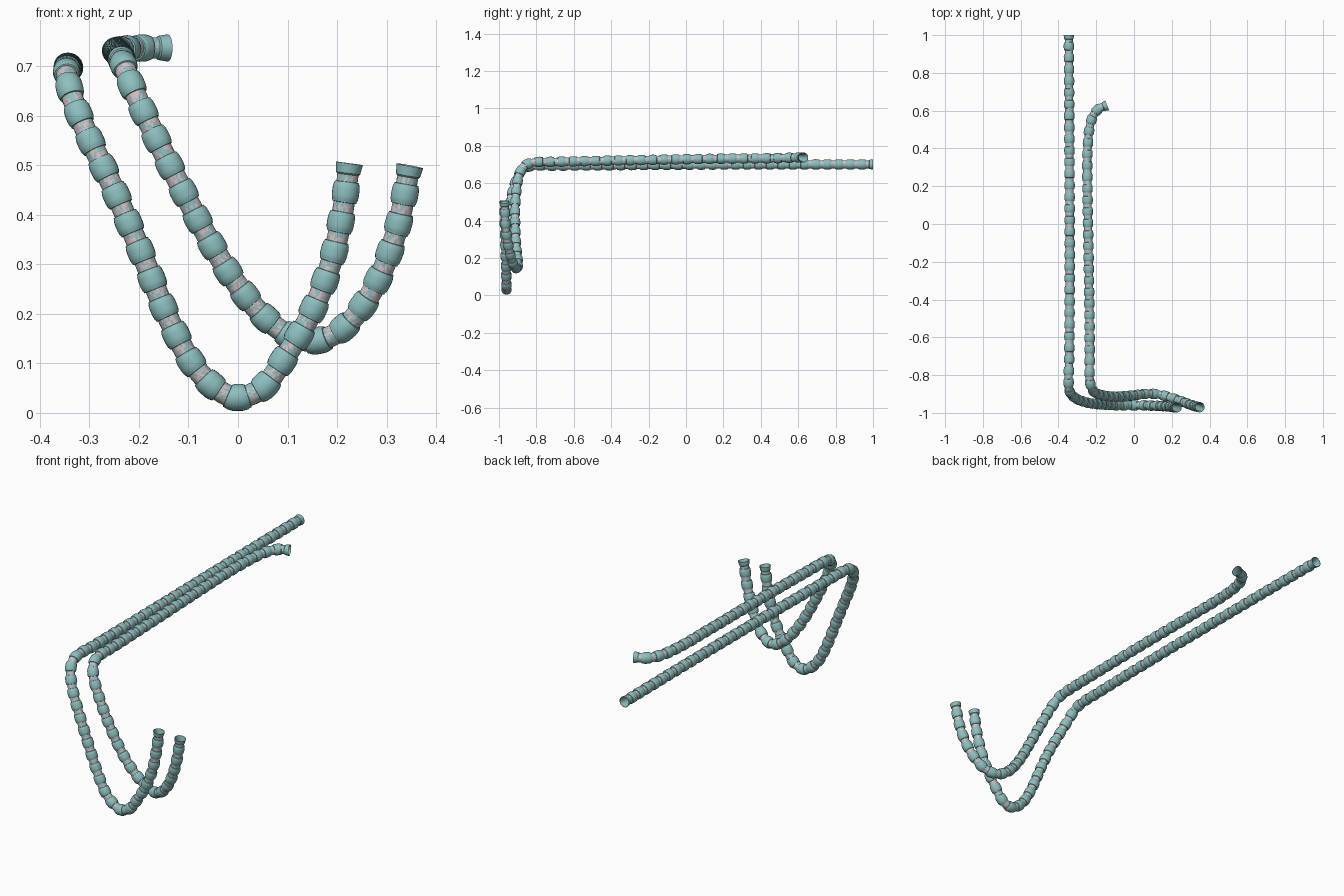
import bpy, bmesh, math, random
from mathutils import Vector

if "Cube" in bpy.data.objects:
    bpy.data.objects.remove(bpy.data.objects["Cube"])

random.seed(4)
SIDES = 24
PITCH = 0.061
R_NECK, R_BODY, R_BORE = 0.0215, 0.0275, 0.0185


def material(name, color):
    m = bpy.data.materials.new(name)
    m.diffuse_color = color
    m.use_nodes = True
    m.node_tree.nodes["Principled BSDF"].inputs["Base Color"].default_value = m.diffuse_color
    return m


TEAL = material("teal_shell", (0.27, 0.52, 0.52, 1))
PINK = material("pink_lining", (0.72, 0.52, 0.55, 1))


def smooth_path(points, steps=24):
    """Catmull-Rom through the points, with cumulative length."""
    p = [Vector(q) for q in points]
    p = [2 * p[0] - p[1]] + p + [2 * p[-1] - p[-2]]
    out = []
    for a, b, c, d in zip(p, p[1:], p[2:], p[3:]):
        # centripetal knots avoid overshoot between uneven points
        t1 = (b - a).length ** 0.5
        t2 = t1 + (c - b).length ** 0.5
        t3 = t2 + (d - c).length ** 0.5
        for k in range(steps):
            t = t1 + (t2 - t1) * k / steps
            a1 = a.lerp(b, t / t1)
            a2 = b.lerp(c, (t - t1) / (t2 - t1))
            a3 = c.lerp(d, (t - t2) / (t3 - t2))
            b1 = a1.lerp(a2, t / t2)
            b2 = a2.lerp(a3, (t - t1) / (t3 - t1))
            out.append(b1.lerp(b2, (t - t1) / (t2 - t1)))
    out.append(p[-2])
    length = [0.0]
    for a, b in zip(out, out[1:]):
        length.append(length[-1] + (b - a).length)
    return out, length


def frames(path):
    """Parallel-transported tangent and side vectors."""
    tans = []
    for i in range(len(path)):
        tans.append((path[min(i + 1, len(path) - 1)] - path[max(i - 1, 0)]).normalized())
    side = tans[0].cross(Vector((0, 0, 1))).normalized()
    sides = []
    for t in tans:
        side = (side - t * side.dot(t)).normalized()
        sides.append(side)
    return tans, sides


def make_hose(name, points):
    path, length = smooth_path(points)
    tans, sides = frames(path)
    total = length[-1]
    flare = 0.028
    count = round((total - 2 * flare) / PITCH)
    pitch = (total - 2 * flare) / count

    # profile: flared mouth, repeating beads, flared mouth, then the bore back
    prof = [(0, 0.0275, 0), (0.020, 0.0245, 0), (0.023, R_NECK, 0)]
    for n in range(count):
        s = flare + n * pitch
        prof += [(s + pitch * f, r, neck) for f, r, neck in (
            (0.0, R_NECK, 1), (0.16, R_NECK, 0), (0.17, 0.0245, 0), (0.23, 0.0252, 0),
            (0.27, 0.0265, 0), (0.40, R_BODY, 0), (0.62, R_BODY, 0), (0.75, 0.0265, 0),
            (0.79, 0.0252, 0), (0.84, 0.0245, 0), (0.85, R_NECK, 1))]
    prof += [(total - 0.023, R_NECK, 0), (total - 0.020, 0.0245, 0), (total, 0.0275, 0)]
    prof += [(total, 0.0255, 0), (total - 0.022, R_BORE, 0)]
    prof += [(total - flare - (n + 0.5) * pitch, R_BORE, 0) for n in range(count)]
    prof += [(0.022, R_BORE, 0), (0, 0.0255, 0)]

    bm = bmesh.new()
    rings = []
    for s, r, _ in prof:
        i = 0
        while i < len(length) - 2 and length[i + 1] < s:
            i += 1
        f = (s - length[i]) / max(length[i + 1] - length[i], 1e-9)
        c = path[i].lerp(path[i + 1], f)
        t = tans[i].lerp(tans[i + 1], f).normalized()
        u = sides[i].lerp(sides[i + 1], f)
        u = (u - t * u.dot(t)).normalized()
        v = t.cross(u)
        rings.append([bm.verts.new(c + r * (math.cos(a) * u + math.sin(a) * v))
                      for a in (2 * math.pi * k / SIDES for k in range(SIDES))])
    necks = []
    for j in range(len(rings)):
        a, b = rings[j], rings[(j + 1) % len(rings)]
        for k in range(SIDES):
            m = (k + 1) % SIDES
            face = bm.faces.new((a[k], a[m], b[m], b[k]))
            if prof[j][2]:
                necks.append(face)
    # broken pink patches on the necks
    tris = bmesh.ops.triangulate(bm, faces=necks)["faces"]
    for face in tris:
        face.material_index = int(random.random() < 0.5)
    bmesh.ops.recalc_face_normals(bm, faces=bm.faces[:])

    me = bpy.data.meshes.new(name)
    bm.to_mesh(me)
    bm.free()
    me.materials.append(TEAL)
    me.materials.append(PINK)
    ob = bpy.data.objects.new(name, me)
    bpy.context.collection.objects.link(ob)
    bpy.ops.object.select_all(action='DESELECT')
    bpy.context.view_layer.objects.active = ob
    ob.select_set(True)
    bpy.ops.object.shade_smooth_by_angle(angle=math.radians(35))
    return ob


# long hose: straight run, drops at the front, loops up again
make_hose("long_hose", [
    (-0.345, 1.0, 0.70), (-0.342, 0.4, 0.70), (-0.34, -0.2, 0.697), (-0.343, -0.70, 0.693),
    (-0.346, -0.82, 0.692), (-0.345, -0.868, 0.677), (-0.335, -0.898, 0.638),
    (-0.305, -0.925, 0.565), (-0.25, -0.945, 0.45), (-0.20, -0.953, 0.335),
    (-0.14, -0.957, 0.19), (-0.09, -0.96, 0.097), (-0.045, -0.96, 0.05), (-0.005, -0.96, 0.031),
    (0.045, -0.96, 0.047), (0.10, -0.962, 0.12), (0.15, -0.964, 0.205),
    (0.19, -0.967, 0.31), (0.212, -0.97, 0.41), (0.225, -0.971, 0.504)])

# short hose: hooked back end, same drop and loop
make_hose("short_hose", [
    (-0.142, 0.628, 0.737), (-0.185, 0.611, 0.737), (-0.215, 0.575, 0.736), (-0.235, 0.51, 0.734),
    (-0.246, 0.38, 0.732), (-0.246, 0.15, 0.73), (-0.238, -0.3, 0.722), (-0.234, -0.70, 0.714),
    (-0.235, -0.81, 0.711), (-0.228, -0.86, 0.695), (-0.21, -0.89, 0.65), (-0.17, -0.906, 0.565),
    (-0.125, -0.913, 0.475), (-0.05, -0.912, 0.335), (0.0, -0.907, 0.257), (0.055, -0.90, 0.192),
    (0.11, -0.90, 0.153), (0.155, -0.908, 0.145), (0.205, -0.923, 0.165), (0.255, -0.94, 0.22),
    (0.295, -0.955, 0.295), (0.325, -0.965, 0.385), (0.347, -0.97, 0.499)])
